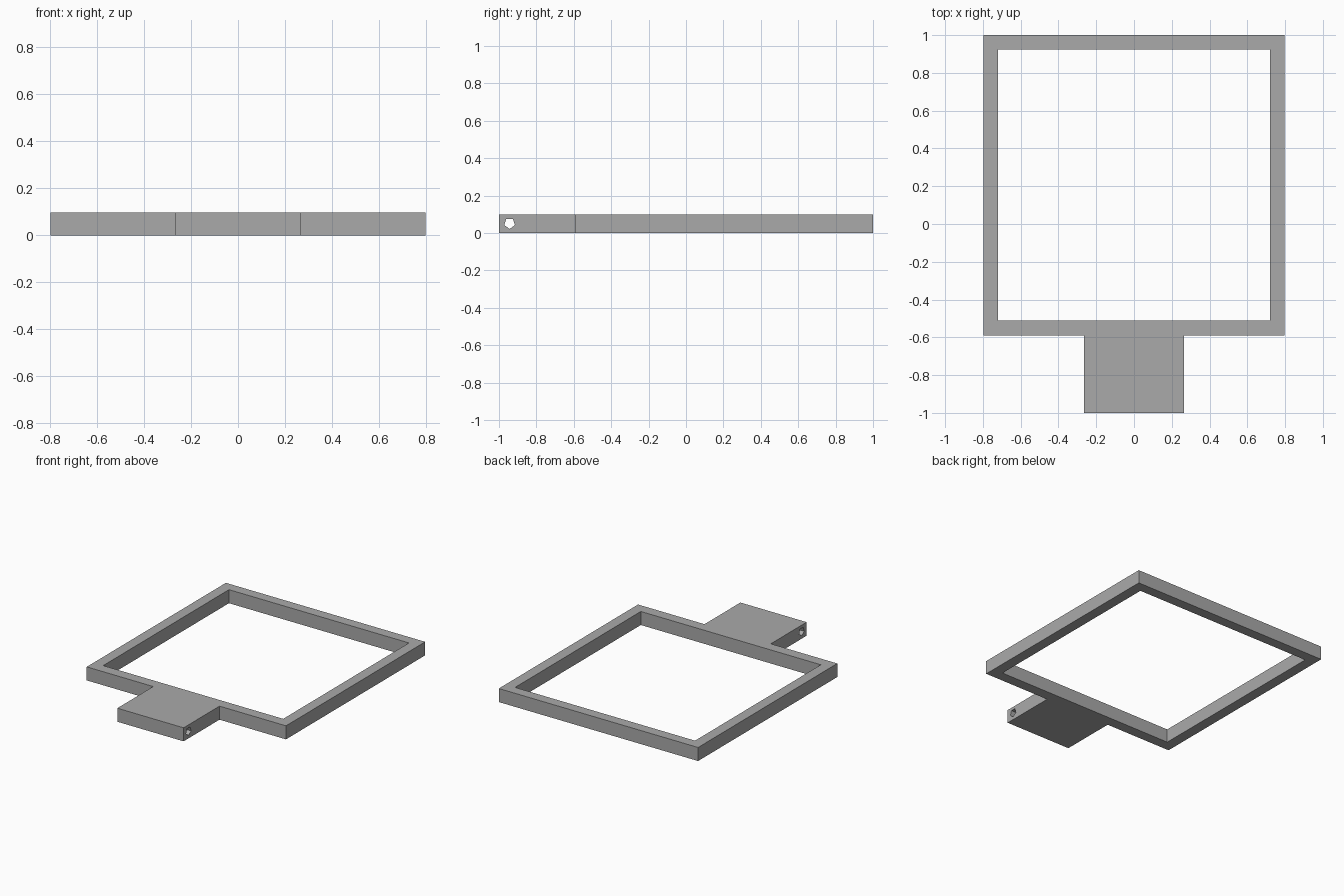
import bpy
import bmesh
from math import pi
from mathutils import Matrix, Vector

if "Cube" in bpy.data.objects:
    bpy.data.objects.remove(bpy.data.objects["Cube"], do_unlink=True)

THICK = 0.098

grey = bpy.data.materials.new("plain grey")
grey.use_nodes = True
grey.diffuse_color = (0.4, 0.4, 0.4, 1)
grey.node_tree.nodes["Principled BSDF"].inputs["Base Color"].default_value = (0.4, 0.4, 0.4, 1)


def add_object(name, bm):
    bmesh.ops.recalc_face_normals(bm, faces=bm.faces)
    mesh = bpy.data.meshes.new(name)
    bm.to_mesh(mesh)
    bm.free()
    mesh.materials.append(grey)
    obj = bpy.data.objects.new(name, mesh)
    bpy.context.collection.objects.link(obj)
    return obj


def prism(name, outline, z0, z1):
    """Extrude a flat outline upward."""
    bm = bmesh.new()
    face = bm.faces.new([bm.verts.new((x, y, z0)) for x, y in outline])
    top = bmesh.ops.extrude_face_region(bm, geom=[face])["geom"]
    bmesh.ops.translate(bm, vec=Vector((0, 0, z1 - z0)),
                        verts=[v for v in top if isinstance(v, bmesh.types.BMVert)])
    return add_object(name, bm)


# Frame and tab share one outline, mirrored across x
half = [(0.265, -1), (0.265, -0.59), (0.797, -0.59), (0.797, 1)]
frame = prism("frame_with_tab", half + [(-x, y) for x, y in reversed(half)], 0, THICK)

# Square opening
opening = prism("opening_cutter",
                [(-0.72, -0.512), (0.72, -0.512), (0.72, 0.925), (-0.72, 0.925)],
                -0.1, THICK + 0.1)

# Five-sided pin hole across the tab, one corner pointing down
bm = bmesh.new()
bmesh.ops.create_cone(bm, cap_ends=True, segments=5, radius1=0.03, radius2=0.03, depth=0.8)
lowest = min(bm.verts, key=lambda v: abs(v.co.x) - v.co.y).co
bmesh.ops.rotate(bm, verts=bm.verts, cent=(0, 0, 0),
                 matrix=Matrix.Rotation(pi / 2, 3, "Y"))
# Turn the pentagon about the hole axis until a corner is at the bottom
first = max(bm.verts, key=lambda v: v.co.x).co
angle = Vector((first.y, first.z)).angle_signed(Vector((0, -1)))
bmesh.ops.rotate(bm, verts=bm.verts, cent=(0, 0, 0),
                 matrix=Matrix.Rotation(-angle, 3, "X"))
bmesh.ops.translate(bm, verts=bm.verts, vec=(0, -0.943, 0.052))
hole = add_object("pin_hole_cutter", bm)

for cutter in (opening, hole):
    mod = frame.modifiers.new(cutter.name, "BOOLEAN")
    mod.operation = "DIFFERENCE"
    mod.solver = "EXACT"
    mod.object = cutter

# Apply the cuts and drop the cutters
bpy.context.view_layer.objects.active = frame
for mod in list(frame.modifiers):
    bpy.ops.object.modifier_apply(modifier=mod.name)
for cutter in (opening, hole):
    bpy.data.objects.remove(cutter, do_unlink=True)
